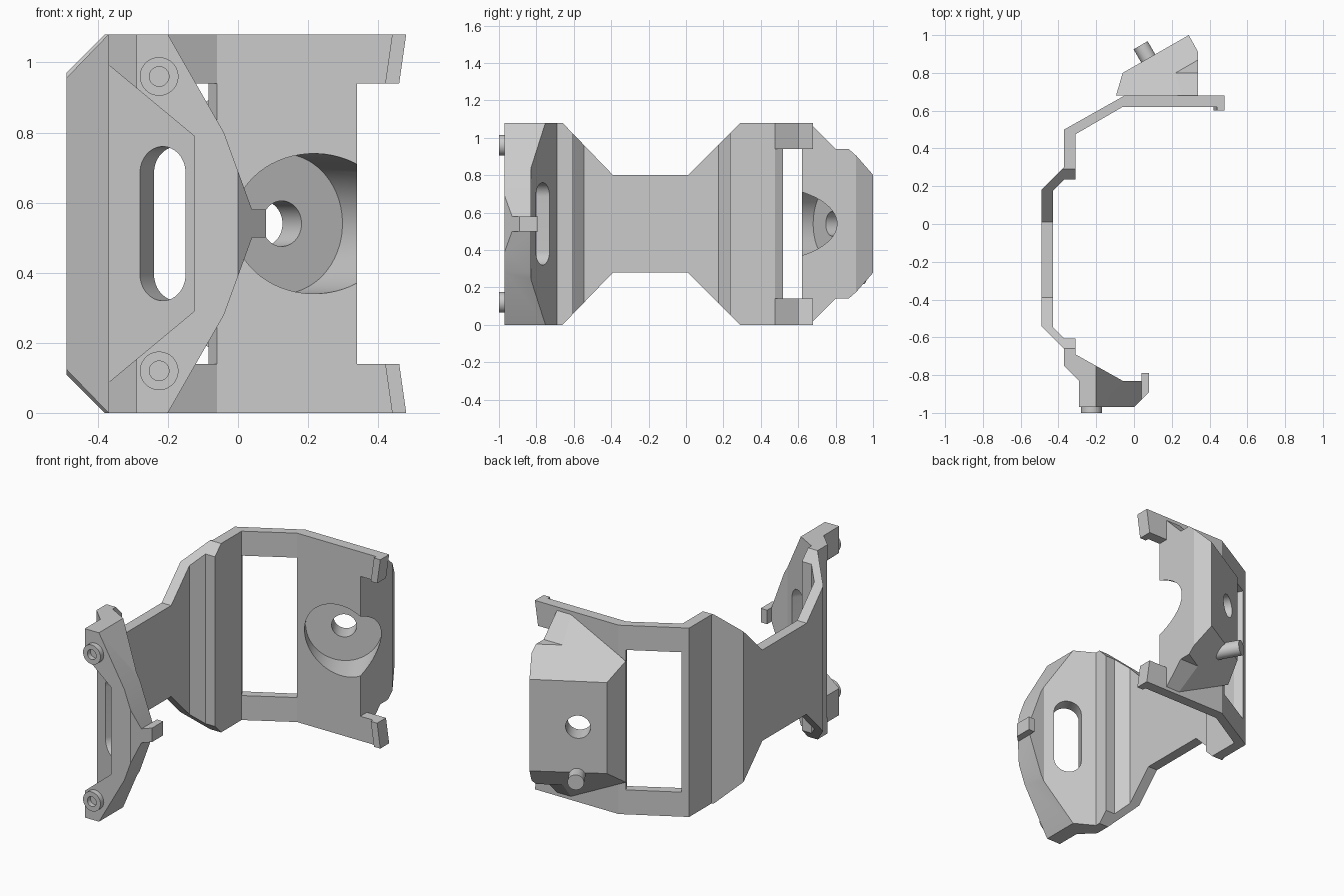
import bpy, bmesh, math
from mathutils import Vector, Matrix

cube = bpy.data.objects.get("Cube")
if cube:
    bpy.data.objects.remove(cube, do_unlink=True)

X, Y, Z = Vector((1, 0, 0)), Vector((0, 1, 0)), Vector((0, 0, 1))
MID, TOP = 0.54, 1.08
C, S = math.cos(math.radians(30)), 0.5

grey = bpy.data.materials.new("plain grey")
grey.use_nodes = True
COLOUR = (0.6, 0.6, 0.6, 1)
grey.diffuse_color = COLOUR
grey.node_tree.nodes["Principled BSDF"].inputs["Base Color"].default_value = COLOUR


def add_object(name, bm):
    bmesh.ops.recalc_face_normals(bm, faces=bm.faces)
    mesh = bpy.data.meshes.new(name)
    bm.to_mesh(mesh)
    bm.free()
    mesh.materials.append(grey)
    obj = bpy.data.objects.new(name, mesh)
    bpy.context.collection.objects.link(obj)
    return obj


def prism(name, pts, lo, hi, ea=X, eb=Y, ec=Z, origin=Vector()):
    """Extrude a 2D outline (axes ea, eb) along ec from lo to hi."""
    bm = bmesh.new()
    rings = [[bm.verts.new(origin + ea * a + eb * b + ec * c) for a, b in pts]
             for c in (lo, hi)]
    for ring in rings:
        bm.faces.new(ring)
    n = len(pts)
    for i in range(n):
        j = (i + 1) % n
        bm.faces.new((rings[0][i], rings[0][j], rings[1][j], rings[1][i]))
    return add_object(name, bm)


def rod(name, start, direction, radius, length):
    """Cylinder running from start along direction."""
    direction = Vector(direction).normalized()
    bm = bmesh.new()
    turn = Z.rotation_difference(direction).to_matrix().to_4x4()
    place = Matrix.Translation(Vector(start) + direction * length / 2) @ turn
    bmesh.ops.create_cone(bm, cap_ends=True, segments=64, radius1=radius,
                          radius2=radius, depth=length, matrix=place)
    return add_object(name, bm)


def combine(obj, other, operation):
    """Apply a boolean and discard the helper."""
    other.hide_render = True
    mod = obj.modifiers.new("combine", 'BOOLEAN')
    mod.operation, mod.solver, mod.object = operation, 'EXACT', other
    bpy.context.view_layer.update()
    graph = bpy.context.evaluated_depsgraph_get()
    mesh = bpy.data.meshes.new_from_object(obj.evaluated_get(graph))
    obj.modifiers.clear()
    obj.data = mesh
    bpy.data.objects.remove(other, do_unlink=True)


def flip(pts):
    """Mirror an outline about the middle height."""
    return [(a, 2 * MID - b) for a, b in pts]


# Folded frame: strap, rear plate and front plate in one plan outline
frame = prism("bracket_frame", [
    (0.34, 0.68), (-0.05, 0.68), (-0.37, 0.50), (-0.37, 0.30), (-0.49, 0.18),
    (-0.49, -0.54), (-0.37, -0.66), (-0.37, -0.75), (-0.29, -0.83),
    (-0.29, -0.97), (0.0, -0.97), (0.08, -0.89), (0.08, -0.79), (0.04, -0.79),
    (0.04, -0.83), (-0.06, -0.83), (-0.31, -0.69), (-0.31, -0.605),
    (-0.37, -0.605), (-0.43, -0.545), (-0.43, 0.175), (-0.37, 0.235),
    (-0.31, 0.235), (-0.31, 0.475), (-0.06, 0.62), (0.34, 0.62)], 0, TOP)

# Narrow waist of the strap and tapered free end of the front plate
waist = [(-0.776, 1.2), (-0.39, 0.80), (0.01, 0.80), (0.41, 1.2)]
taper = [(-0.269, 1.2), (-0.04, 0.80), (0.04, 0.58), (0.2, 0.58), (0.2, 1.2)]
for shape in (lambda p: p, flip):
    combine(frame, prism("waist_cutter", shape(waist), -1, 1, Y, Z, X), 'DIFFERENCE')
    combine(frame, prism("taper_cutter", shape(taper), -1.2, -0.72, X, Z, Y), 'DIFFERENCE')

# Window through the slanted rear wall, square to that wall
back = Vector((-S, C, 0))
a, b = Vector((-0.31, 0.475, 0)), Vector((-0.06, 0.62, 0))
corners = [a - back * 0.1, a + back * 0.1, b + back * 0.1, b - back * 0.1]
combine(frame, prism("window_cutter", [(p.x, p.y) for p in corners], 0.14, 0.94), 'DIFFERENCE')

# Slanted recess in the front plate, with a rounded slot in its floor
recess = prism("recess_cutter", [(-0.45, -0.701), (-0.125, -0.888),
                                 (-0.125, -1.2), (-0.45, -1.2)], -0.2, 1.3)
outline = [(-0.45, 1.06), (-0.125, 0.79), (-0.125, 0.29), (-0.45, 0.02)]
combine(recess, prism("recess_outline", outline, -1.5, 0, X, Z, Y), 'INTERSECT')
combine(frame, recess, 'DIFFERENCE')
R = 0.075
slot = []
for i in range(50):
    t = math.pi * (i if i < 25 else i - 1) / 24
    lift = 0.145 if i < 25 else -0.145
    slot.append((R * math.cos(t), lift + R * math.sin(t)))
combine(frame, prism("slot_cutter", slot, -0.15, 0.2, Vector((C, -S, 0)), Z,
                     Vector((S, C, 0)), Vector((-0.215, -0.837, MID))), 'DIFFERENCE')

# Clip arms with small lips at the open end of the rear plate
arm = [(0.3, 0.94), (0.46, 0.94), (0.48, TOP), (0.3, TOP)]
lip = [(0.42, 0.94), (0.46, 0.94), (0.48, TOP), (0.44, TOP)]
for shape in (lambda p: p, flip):
    combine(frame, prism("clip_arm", shape(arm), 0.62, 0.68, X, Z, Y), 'UNION')
    combine(frame, prism("clip_lip", shape(lip), 0.60, 0.65, X, Z, Y), 'UNION')

# Rear block: plan outline, stepped side outline and chamfered slanted face
block = prism("rear_block", [(-0.095, 0.68), (-0.06, 0.80), (0.29, 1.0),
                             (0.34, 0.91), (0.34, 0.68)], 0, TOP)
side = [(0.6, 1.14), (0.80, 0.94), (1.1, 0.94)]
combine(block, prism("side_outline", side + flip(side)[::-1], -1, 1, Y, Z, X), 'INTERSECT')
chamfer = [(0.01, 0.79), (-0.4, 1.2)]
combine(block, prism("chamfer_outline", chamfer + flip(chamfer)[::-1], -1, 1, back, Z,
                     Vector((C, S, 0)), Vector((-0.06, 0.80, 0))), 'INTERSECT')
combine(frame, block, 'UNION')

# Round cup sunk through the rear plate, with a through hole in its floor
floor = Vector((0.125, 0.78, MID))
combine(frame, rod("cup_cutter", floor, -back, 0.2, 0.45), 'DIFFERENCE')
combine(frame, rod("hole_cutter", floor - back * 0.1, back, 0.065, 0.4), 'DIFFERENCE')

# Locating peg on the rear block
parts = [frame, rod("rear_peg", Vector((0.075, 0.877, 0.26)) - back * 0.06, back, 0.043, 0.14)]

# Hollow bosses on the front plate
for name, z in (("upper_boss", 0.96), ("lower_boss", 0.12)):
    boss = rod(name, (-0.225, -0.965, z), -Y, 0.055, 0.035)
    combine(boss, rod("boss_cutter", (-0.225, -0.972, z), -Y, 0.028, 0.1), 'DIFFERENCE')
    parts.append(boss)

# Smooth the round walls and keep the folds sharp
bpy.ops.object.select_all(action='DESELECT')
for obj in parts:
    obj.select_set(True)
bpy.context.view_layer.objects.active = frame
bpy.ops.object.shade_smooth_by_angle(angle=math.radians(15))
